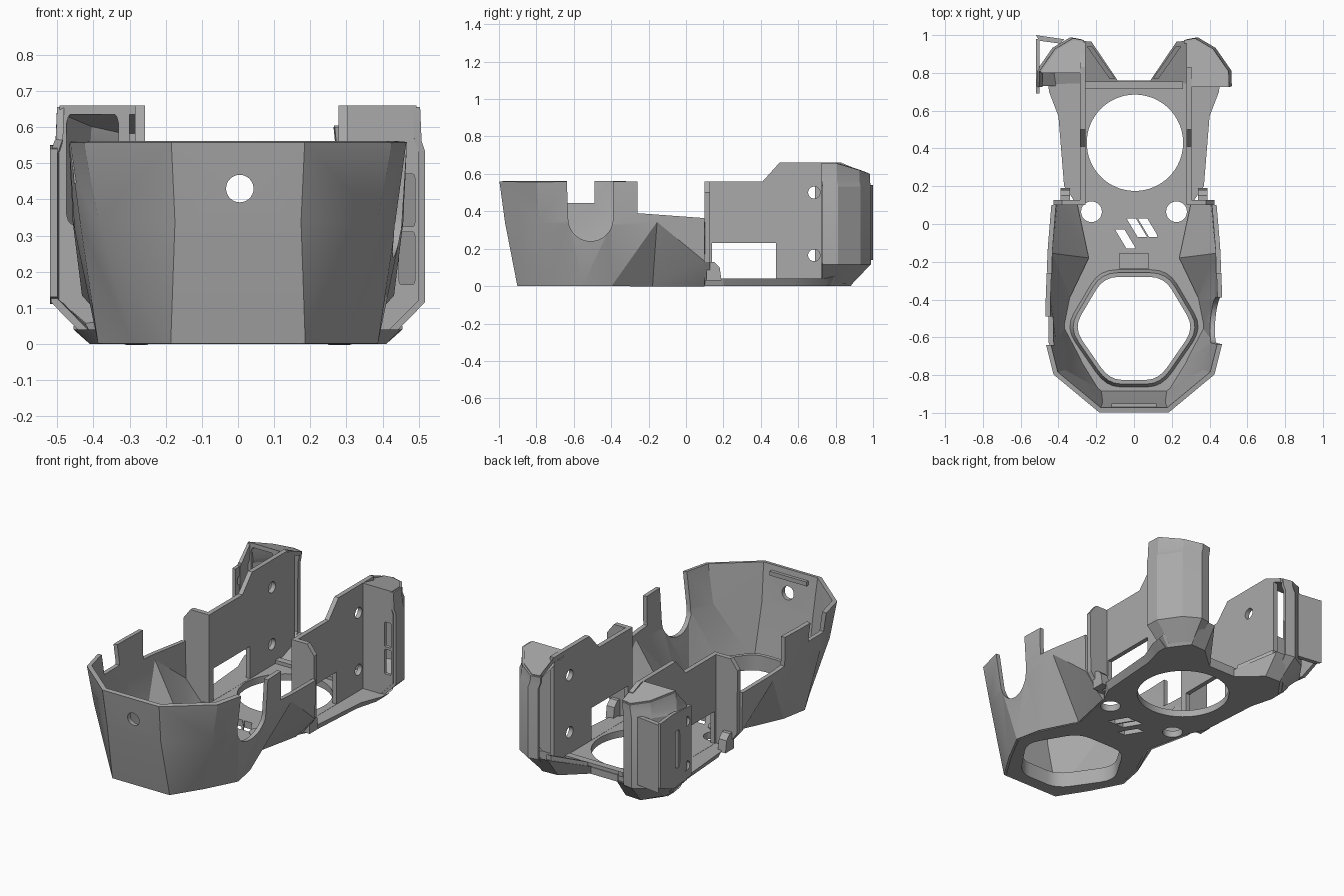
import bpy, bmesh, math

cube = bpy.data.objects.get("Cube")
if cube:
    bpy.data.objects.remove(cube, do_unlink=True)

grey = bpy.data.materials.new("plain_grey")
grey.use_nodes = True
grey.diffuse_color = (0.4, 0.4, 0.4, 1)
grey.node_tree.nodes["Principled BSDF"].inputs["Base Color"].default_value = (0.4, 0.4, 0.4, 1)


def loft(name, rings, closed=True, capped=True):
    """Skin matching rings of 3D points."""
    bm = bmesh.new()
    rows = [[bm.verts.new(p) for p in ring] for ring in rings]
    n = len(rows[0])
    for low, high in zip(rows, rows[1:]):
        for i in range(n if closed else n - 1):
            j = (i + 1) % n
            bm.faces.new((low[i], low[j], high[j], high[i]))
    if capped:
        bm.faces.new(rows[0][::-1])
        bm.faces.new(rows[-1])
    bmesh.ops.recalc_face_normals(bm, faces=bm.faces[:])
    mesh = bpy.data.meshes.new(name)
    bm.to_mesh(mesh)
    bm.free()
    mesh.materials.append(grey)
    obj = bpy.data.objects.new(name, mesh)
    bpy.context.collection.objects.link(obj)
    return obj


def prism(name, pts, axis, a, b):
    """Extrude a 2D profile along an axis; pts are the other two coordinates in order."""
    place = {"x": lambda p, t: (t, p[0], p[1]),
             "y": lambda p, t: (p[0], t, p[1]),
             "z": lambda p, t: (p[0], p[1], t)}[axis]
    return loft(name, [[place(p, t) for p in pts] for t in (a, b)])


def box(a0, b0, a1, b1):
    return [(a0, b0), (a1, b0), (a1, b1), (a0, b1)]


def arc(cx, cy, r, start=0, end=360, n=32):
    last = n if end - start == 360 else n - 1
    angles = [math.radians(start + (end - start) * i / last) for i in range(n)]
    return [(cx + r * math.cos(t), cy + r * math.sin(t)) for t in angles]


def rounded(pts, amount):
    """Round the corners of a closed profile with short curves."""
    out = []
    for i, p in enumerate(pts):
        a, b = pts[i - 1], pts[(i + 1) % len(pts)]
        start = [p[k] + (a[k] - p[k]) * amount for k in (0, 1)]
        end = [p[k] + (b[k] - p[k]) * amount for k in (0, 1)]
        for t in (0, 0.25, 0.5, 0.75, 1):
            out.append(tuple((1 - t) ** 2 * start[k] + 2 * t * (1 - t) * p[k] + t * t * end[k]
                             for k in (0, 1)))
    return out


def both_sides(pts):
    """Mirror a right-hand outline, running front to back, into a whole one."""
    return [(-p[0],) + tuple(p[1:]) for p in pts[::-1]] + list(pts)


def at(pts, z):
    return [(x, y, z) for x, y in pts]


def apply(obj, mod):
    with bpy.context.temp_override(object=obj, active_object=obj):
        bpy.ops.object.modifier_apply(modifier=mod.name)


def thicken(obj, width):
    mod = obj.modifiers.new("wall", "SOLIDIFY")
    mod.thickness, mod.offset, mod.use_even_offset = width, 0, True
    apply(obj, mod)


def cut(obj, pts, axis, a, b):
    tool = prism("cutter", pts, axis, a, b)
    tool.hide_render = True
    mod = obj.modifiers.new("cut", "BOOLEAN")
    mod.operation, mod.object, mod.solver = "DIFFERENCE", tool, "EXACT"
    apply(obj, mod)
    bpy.data.objects.remove(tool, do_unlink=True)


# Faceted front bowl; the belly line dips towards the back, above a waisted base
foot = [(.18, -.89), (.28, -.73), (.375, -.55), (.345, -.4), (.24, -.18), (.30, .1)]
belly = [(.17, -.955, .34), (.375, -.78, .34), (.425, -.62, .34), (.44, -.4, .32),
         (.445, -.155, .345), (.42, .1, .14)]
rim = [(.18, -.985), (.415, -.79), (.455, -.63), (.455, -.4), (.445, -.155), (.43, .1)]
bowl = loft("front_bowl", [at(both_sides(foot), 0.005), both_sides(belly),
                           at(both_sides(rim), .56)], False, False)
tri = bowl.modifiers.new("facets", "TRIANGULATE")
tri.quad_method = "SHORTEST_DIAGONAL"
apply(bowl, tri)
thicken(bowl, .025)
for s in (1, -1):
    cut(bowl, [(-.26, .8), (-.26, .39), (.08, .365), (.3, .365), (.3, .8)], "x", s * .1, s * .8)
cut(bowl, [(-.39, .8), (-.645, .8)] + arc(-.51, .36, .12, 180, 360, 16), "x", .1, .8)
cut(bowl, box(-.64, .445, -.49, .8), "x", -.8, -.1)
cut(bowl, arc(.005, .43, .038), "y", -1.2, -.7)
prism("rim_clip", box(-.12, .505, .12, .53), "y", -.975, -.95)

# Floor plate with bevelled edge
low = foot + [(.35, .2), (.375, .57), (.41, .7), (.41, .76), (.08, .76)]
high = foot + [(.37, .2), (.40, .57), (.45, .7), (.455, .76), (.08, .76)]
floor = loft("floor_plate", [at(both_sides(low), 0), at(both_sides(high), .04)])
opening = rounded(both_sides([(.13, -.825), (.32, -.55), (.16, -.28)]), .25)
cut(floor, opening, "z", -.1, .2)
cut(floor, arc(.005, .43, .255, n=64), "z", -.1, .2)
for s in (1, -1):
    cut(floor, arc(s * .225, .065, .055), "z", -.1, .2)
for x, y in ((-.07, -.03), (-.01, .03), (.05, .03)):
    cut(floor, [(x - .03, y), (x + .02, y), (x + .08, y - .1), (x + .03, y - .1)], "z", -.1, .2)


# Raised lip round the front opening, sloping outwards
def grown(k):
    return [(x * k, -.555 + (y + .555) * k) for x, y in opening]


lip = loft("opening_lip", [at(grown(1.15), .03), at(grown(1.08), .09)])
cut(lip, opening, "z", 0, .2)
prism("rear_rib", box(-.26, .715, .26, .755), "z", .03, .06)
prism("centre_block", box(-.08, -.235, .08, -.155), "z", .03, .09)

for s in (1, -1):
    side = "left" if s > 0 else "right"
    # The right panel sits further in and runs further back
    inner, end, front_y = (.278, .83, .725) if s > 0 else (.258, .9, .8)

    def flip(pts):
        return [(s * p[0],) + tuple(p[1:]) for p in pts]

    # Upright inner panel with raised rear half, window and screw holes
    profile = [(.1, .03), (end, .03), (end, .63), (.83, .66), (.5, .66), (.41, .56), (.1, .56)]
    if s > 0:
        profile.pop(2)
    panel = prism(side + "_panel", profile, "x", s * inner, s * (inner + .027))
    cut(panel, box(.14, .041, .48, .23), "x", s * .2, s * .4)
    for z in (.5, .165):
        cut(panel, arc(.685, z, .032), "x", s * .2, s * .4)

    # Front flange closing the channel beside the panel, with a low block behind it
    flange = [(inner, .03), (.35, .03), (.42, .13), (.425, .5), (.38, .56), (inner, .56)]
    prism(side + "_flange", flip(flange), "y", .1, .128)
    prism(side + "_flange_block", [(.11, .03), (.19, .03), (.18, .1), (.15, .13), (.11, .13)],
          "x", s * .34, s * .39)

    # Hollow rear tower, open on its inner side: corner wall, tapered foot, sloping cap
    base = [(.29, .86), (.32, .88), (.36, .85), (.40, .79), (.41, .73)]
    wall = [(.28, .968), (.335, .978), (.425, .925), (.505, .81), (.508, .73)]
    shoulder = [(x - .01, y - .005) for x, y in wall]
    tops = (.6, .6, .62, .655, .655 if s > 0 else .565)
    top = [(x - .004, y, z) for (x, y), z in zip(shoulder, tops)]
    rings = [at(base, .02), at(wall, .12), at(wall, .53), at(shoulder, .56), top]
    tower = loft(side + "_tower", [flip(r) for r in rings], False, False)
    thicken(tower, .02)
    front_edge = [(.494, front_y, .655), (inner, front_y, .655)]
    cap = top[:4] + front_edge + [(inner, .83, .655), (inner, .96, .6)]
    loft(side + "_tower_cap", [flip([(x, y, z - .02) for x, y, z in cap]),
                               flip([(x, y, z + .005) for x, y, z in cap])])

    # Front wall of the tower, with two slots or one tall pocket
    face = [(.3, .03), (.41, .03), (.5, .12), (.5, .53), (.49, .56), (.49, .65), (.3, .65)]
    front = prism(side + "_tower_front", flip(face), "y", front_y, front_y + .02)
    if s > 0:
        holes = [box(.445, .165, .49, .31), box(.445, .325, .49, .47)]
    else:
        holes = [box(-.475, .33, -.33, .64)]
    for hole in holes:
        cut(front, rounded(hole, .15), "y", .6, .85)

    # Splayed rear foot linking the floor to the tower
    under = [(.08, .75, 0), (.22, .875, 0), (.32, .88, 0), (.40, .77, 0), (.40, .74, 0)]
    over = [(.08, .75, .04), (.225, .965, .12), (.33, .975, .12), (.455, .79, .05), (.455, .74, .04)]
    loft(side + "_rear_foot", [flip(under), flip(over)])
    bar = [(.10, .77, .03), (.13, .77, .03), (.25, .94, .1), (.22, .94, .1)]
    loft(side + "_foot_rib", [flip(bar), flip([(x, y, z + .04) for x, y, z in bar])])
    prism(side + "_floor_boss", arc(s * .175, -.05, .055), "z", .03, .045)

# Extra side plate and rear wing on one tower only
plate = prism("side_plate", [(.69, .13), (.86, .11), (.98, .16), (.98, .54), (.86, .55), (.69, .54)],
              "x", -.52, -.5)
for z in (.46, .2):
    cut(plate, arc(.735, z, .028), "x", -.7, -.4)
cut(plate, rounded(box(.8, .22, .84, .44), .2), "x", -.7, -.4)
prism("rear_wing", [(-.52, 1), (-.37, .978), (-.39, .955), (-.5, .97)], "z", .14, .54)

# Crisp facets, smooth round holes
for obj in list(bpy.context.scene.objects):
    if obj.type == "MESH" and grey.name in obj.data.materials:
        with bpy.context.temp_override(object=obj, active_object=obj, selected_objects=[obj],
                                       selected_editable_objects=[obj]):
            bpy.ops.object.shade_smooth_by_angle(angle=math.radians(20))
